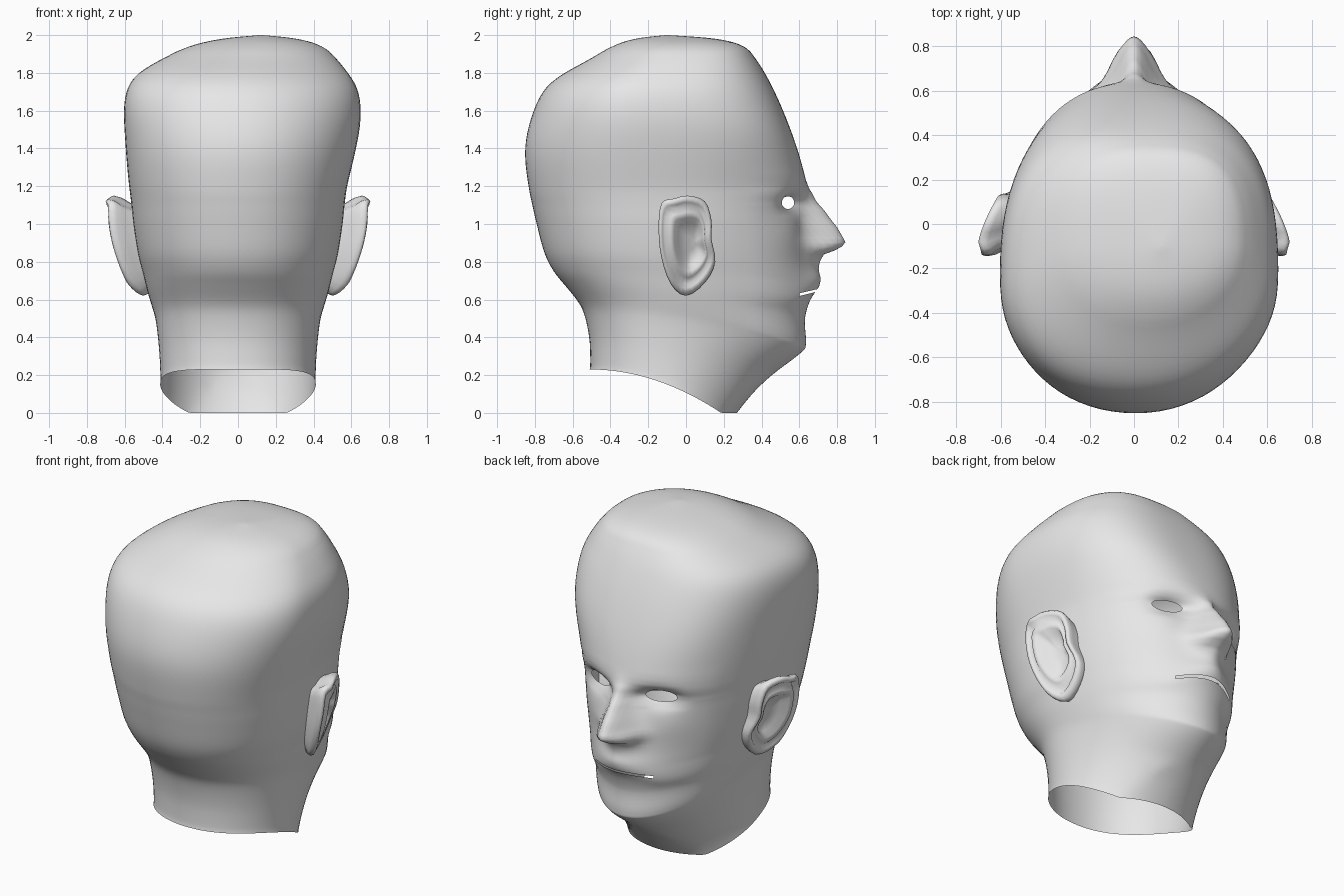
import bpy, bmesh, math

if "Cube" in bpy.data.objects:
    bpy.data.objects.remove(bpy.data.objects["Cube"])

skin = bpy.data.materials.new("plain grey")
skin.diffuse_color = (0.8, 0.8, 0.8, 1)
skin.use_nodes = True
skin.node_tree.nodes["Principled BSDF"].inputs["Base Color"].default_value = skin.diffuse_color


def spline(pts, i, t, closed=False):
    """Catmull-Rom point on segment i of a list of tuples."""
    n = len(pts)
    idx = (lambda k: k % n) if closed else (lambda k: max(0, min(n - 1, k)))
    a, b, c, d = (pts[idx(i + k)] for k in (-1, 0, 1, 2))
    return [0.5 * (2 * q + (r - p) * t + (2 * p - 5 * q + 4 * r - s) * t * t
                   + (3 * q - p - 3 * r + s) * t ** 3) for p, q, r, s in zip(a, b, c, d)]


def bump(d, w):
    return math.exp(-(d / w) ** 2)


def ramp(z, z0, z1):
    return max(0, min(1, (z - z0) / (z1 - z0)))


def lookup(table, z):
    """Linear interpolation in (z, value) pairs sorted by z."""
    if z <= table[0][0] or z >= table[-1][0]:
        return 0
    for (z0, v0), (z1, v1) in zip(table, table[1:]):
        if z <= z1:
            return v0 + (v1 - v0) * (z - z0) / (z1 - z0)


def finish(bm, name):
    bmesh.ops.recalc_face_normals(bm, faces=bm.faces[:])
    me = bpy.data.meshes.new(name)
    bm.to_mesh(me)
    bm.free()
    me.materials.append(skin)
    for p in me.polygons:
        p.use_smooth = True
    ob = bpy.data.objects.new(name, me)
    bpy.context.collection.objects.link(ob)
    return ob


def bridge(bm, a, b):
    n = len(a)
    return [bm.faces.new((a[k], a[(k + 1) % n], b[(k + 1) % n], b[k])) for k in range(n)]


# Head rings: front z, front y, back z, back y, half width, y of widest point
RINGS = [
    (0.00, 0.27, 0.23, -0.51, 0.412, -0.10),
    (0.10, 0.35, 0.31, -0.51, 0.415, -0.10),
    (0.20, 0.455, 0.40, -0.515, 0.422, -0.10),
    (0.32, 0.61, 0.52, -0.54, 0.437, -0.10),
    (0.37, 0.635, 0.59, -0.575, 0.454, -0.10),
    (0.50, 0.63, 0.67, -0.64, 0.48, -0.11),
    (0.64, 0.66, 0.75, -0.705, 0.503, -0.12),
    (0.80, 0.645, 0.85, -0.755, 0.532, -0.14),
    (1.00, 0.62, 1.00, -0.795, 0.557, -0.16),
    (1.10, 0.622, 1.10, -0.818, 0.567, -0.18),
    (1.20, 0.64, 1.20, -0.838, 0.58, -0.20),
    (1.40, 0.59, 1.40, -0.86, 0.613, -0.24),
    (1.60, 0.515, 1.60, -0.812, 0.632, -0.26),
    (1.75, 0.445, 1.75, -0.725, 0.60, -0.22),
    (1.86, 0.38, 1.86, -0.535, 0.485, -0.12),
    (1.94, 0.305, 1.94, -0.39, 0.35, -0.08),
    (1.98, 0.16, 1.98, -0.27, 0.20, -0.07),
    (2.00, -0.09, 2.00, -0.11, 0.01, -0.10),
]
# Nose height above the face, by z
NOSE = [(0.69, 0.0), (0.76, 0.04), (0.81, 0.068), (0.84, 0.09), (0.87, 0.18),
        (0.905, 0.213), (0.98, 0.18), (1.07, 0.115), (1.13, 0.055), (1.18, 0.015), (1.22, 0.0)]
HALF = 48
EYE_X, EYE_Z, EYE_W, EYE_H = 0.21, 1.113, 0.085, 0.034


def head_point(ring, phi):
    zf, yf, zb, yb, w, yc = ring
    s, c = math.sin(phi), math.cos(phi)
    up = ramp(zf, 1.2, 1.5)
    # squarer forehead, slimmer jaw, slightly lopsided skull
    if c > 0:
        n = 1.98 + 0.27 * ramp(zf, 0.7, 1.1) + (0.55 if s > 0 else 0.35) * up
    else:
        n = 2.15 - (0.2 * up if s > 0 else 0)
    x = w * math.copysign(abs(s) ** (2 / n), s)
    depth = abs(c) ** (2 / n)
    y = yc + (yf - yc) * depth if c > 0 else yc - (yc - yb) * depth
    t = (y - yb) / (yf - yb)
    low = max(0, 1 - zf / 0.2)
    z = zb + (zf - zb) * min(1, t * (1 + 0.12 * low)) ** 2
    if c > 0:
        ax = abs(x)
        # nose, nostril wings, lips, eye sockets, cheekbones
        y += lookup(NOSE, z) * bump(x, max(0.055, 0.105 - 0.25 * max(0, z - 0.9)))
        y += 0.035 * bump(ax - 0.085, 0.04) * bump(z - 0.87, 0.04)
        y += 0.05 * bump(x, 0.15) * bump(z - 0.69, 0.06)
        y -= 0.06 * bump(ax - EYE_X, 0.10) * bump(z - EYE_Z, 0.06)
        y += 0.012 * bump(ax - 0.27, 0.12) * bump(z - 0.95, 0.1)
        # mouth line drops toward its corners
        z -= 0.035 * min(1, (x / 0.2) ** 2) * bump(z - 0.65, 0.08) * max(0, c)
    # the crown leans a little to one side
    x += 0.023 * up + 0.5 * max(0, zf - 1.8)
    return x, y, min(z, 2.0)


bm = bmesh.new()
rows, mouth_row = [], 0
for i in range(len(RINGS) - 1):
    if i == 6:
        mouth_row = len(rows)
    steps = 10 if 5 <= i <= 9 else 5
    last = i == len(RINGS) - 2
    for k in range(steps + last):
        ring = spline(RINGS, i, k / steps)
        row = []
        for j in range(2 * HALF):
            u = j / HALF if j <= HALF else j / HALF - 2
            phi = math.copysign(math.pi * abs(u) ** 1.3, u)
            row.append(bm.verts.new(head_point(ring, phi)))
        rows.append(row)

# Skin, with the open mouth slit and the two eye holes left out
doomed = []
for r in range(len(rows) - 1):
    for f in bridge(bm, rows[r], rows[r + 1]):
        p = f.calc_center_median()
        if p.y < 0.3:
            continue
        slit = r == mouth_row and abs(p.x) < 0.2
        eye = ((abs(p.x) - EYE_X) / EYE_W) ** 2 + ((p.z - EYE_Z) / EYE_H) ** 2 < 1
        if slit or eye:
            doomed.append(f)
bm.faces.new(rows[-1])
bmesh.ops.delete(bm, geom=doomed, context='FACES')

# Even out the skull and the cheeks behind the face
for _ in range(9):
    soft = [v for v in bm.verts if not v.is_boundary and v.co.z < 1.9
            and (v.co.y < 0.35 or v.co.z > 1.25)]
    bmesh.ops.smooth_vert(bm, verts=soft, factor=0.5,
                          use_axis_x=True, use_axis_y=True, use_axis_z=True)

# Pull the ragged eye borders onto clean ovals, then relax the lids
for v in bm.verts:
    if v.is_boundary and v.co.y > 0.3 and abs(v.co.z - EYE_Z) < 0.08:
        side = math.copysign(1, v.co.x)
        dx, dz = abs(v.co.x) - EYE_X, v.co.z - EYE_Z
        d = max(0.01, math.hypot(dx / EYE_W, dz / EYE_H))
        v.co = (side * (EYE_X + dx / d), 0.54 - 0.38 * dx / d, EYE_Z + dz / d)
lids = [v for v in bm.verts if not v.is_boundary and v.co.y > 0.3
        and abs(abs(v.co.x) - EYE_X) < 0.12 and abs(v.co.z - EYE_Z) < 0.07]
for _ in range(5):
    bmesh.ops.smooth_vert(bm, verts=lids, factor=0.5,
                          use_axis_x=True, use_axis_y=True, use_axis_z=True)
finish(bm, "head")

# Ears: outline in (y, z), swept through scaled rings (scale, x offset, forward shift)
OUTLINE = [(-0.13, 1.11), (-0.06, 1.135), (0.01, 1.15), (0.10, 1.12), (0.135, 1.02),
           (0.135, 0.92), (0.155, 0.80), (0.10, 0.69), (0.0, 0.62), (-0.08, 0.68),
           (-0.13, 0.82), (-0.145, 0.97)]
EAR_RINGS = [(0.72, -0.16, 0.02), (0.86, -0.08, 0.01), (0.97, -0.035, 0), (1.0, -0.005, 0),
             (0.96, 0.008, 0), (0.86, 0.0, 0), (0.78, -0.03, 0), (0.66, -0.01, 0.01),
             (0.54, -0.02, 0.015), (0.42, -0.06, 0.02), (0.15, -0.075, 0.025)]


def make_ear(side, name):
    bm = bmesh.new()
    prev = None
    for scale, off, fwd in EAR_RINGS:
        ring = []
        for i in range(len(OUTLINE)):
            for k in range(3):
                y, z = spline(OUTLINE, i, k / 3, closed=True)
                y, z = y * scale + fwd, 0.9 + (z - 0.9) * scale
                x = (0.658 + 0.27 * (z - 0.9) - 0.9 * (z - 0.9) ** 2 - 0.25 * y
                     - 1.4 * max(0, y + 0.05) ** 2 - 0.6 * max(0, -0.08 - y) + off)
                ring.append(bm.verts.new((side * x, y, z)))
        if prev:
            bridge(bm, prev, ring)
        prev = ring
    bm.faces.new(prev)
    finish(bm, name)


make_ear(1, "right_ear")
make_ear(-1, "left_ear")
